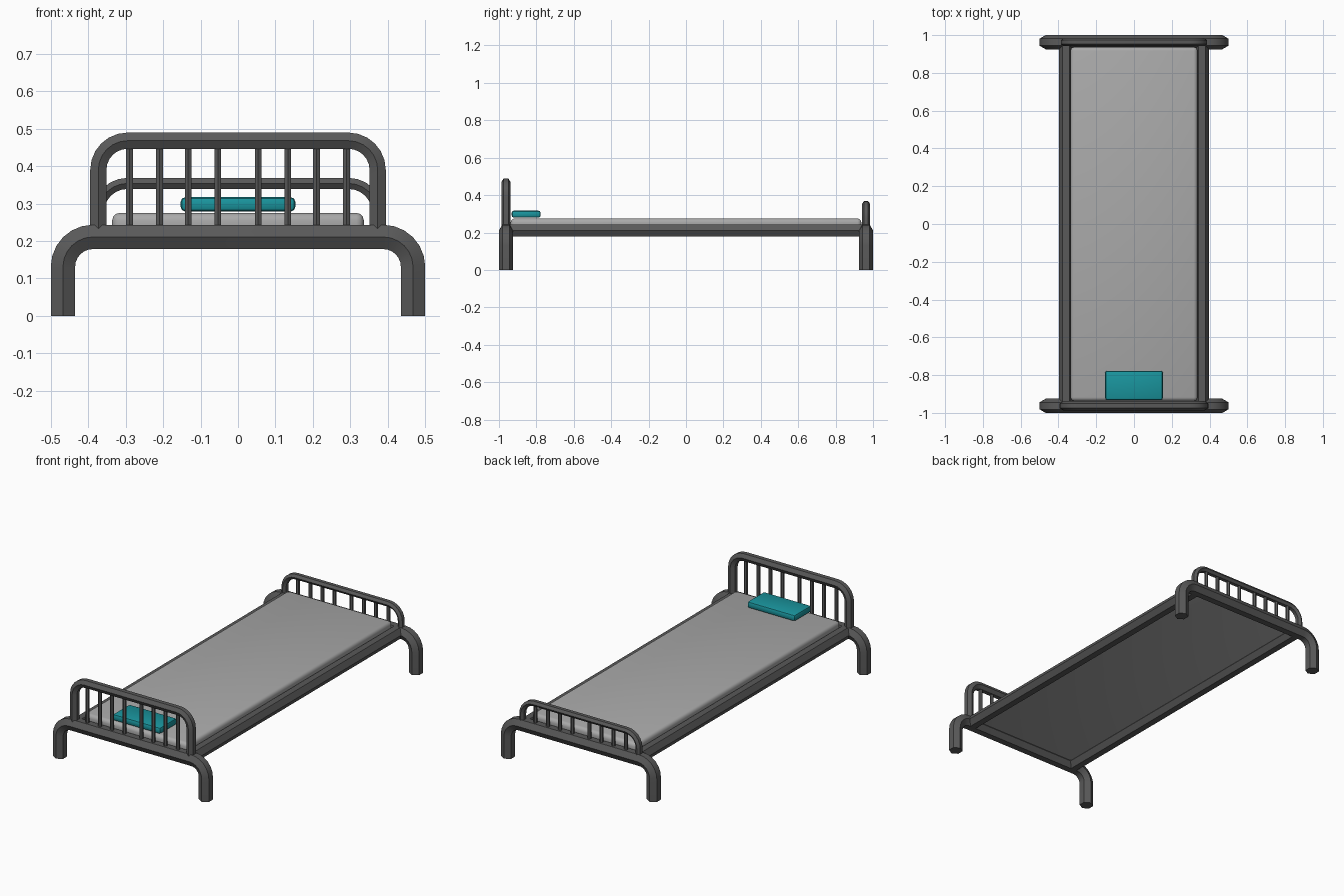
import bpy, bmesh
from math import sin, cos, pi, radians
from mathutils import Vector

if "Cube" in bpy.data.objects:
    bpy.data.objects.remove(bpy.data.objects["Cube"])


def material(name, color):
    m = bpy.data.materials.new(name)
    m.diffuse_color = (*color, 1)
    m.use_nodes = True
    m.node_tree.nodes["Principled BSDF"].inputs["Base Color"].default_value = m.diffuse_color
    return m


metal = material("dark_metal", (0.1, 0.1, 0.1))
cloth = material("light_cloth", (0.4, 0.4, 0.4))
teal = material("teal_cloth", (0.01, 0.3, 0.34))


def finish(obj, mat):
    obj.data.materials.append(mat)
    bpy.ops.object.select_all(action='DESELECT')
    obj.select_set(True)
    bpy.context.view_layer.objects.active = obj
    bpy.ops.object.shade_smooth_by_angle(angle=radians(30))


def hex_tube(name, path, side, r, thick=None):
    """Hexagonal tube along a planar path, with a corner facing along side."""
    thick = thick or r
    side = Vector(side)
    pts = [Vector(p) for p in path]
    bm = bmesh.new()
    rings = []
    for i, p in enumerate(pts):
        t = (pts[min(i + 1, len(pts) - 1)] - pts[max(i - 1, 0)]).normalized()
        if i == 0 or i == len(pts) - 1:
            # keep the end cuts square to the nearest axis
            t = Vector([round(c) for c in t])
        n = t.cross(side)
        rings.append([bm.verts.new(p + side * r * cos(k * pi / 3) + n * thick * sin(k * pi / 3))
                      for k in range(6)])
    for a, b in zip(rings, rings[1:]):
        for k in range(6):
            j = (k + 1) % 6
            bm.faces.new((a[k], a[j], b[j], b[k]))
    bm.faces.new(rings[0])
    bm.faces.new(rings[-1])
    bmesh.ops.recalc_face_normals(bm, faces=bm.faces)
    mesh = bpy.data.meshes.new(name)
    bm.to_mesh(mesh)
    bm.free()
    obj = bpy.data.objects.new(name, mesh)
    bpy.context.collection.objects.link(obj)
    finish(obj, metal)


def arch(half, base, top, y, bend, steps=6):
    """Upside-down U with rounded corners."""
    left = [(-half, y, base)]
    for i in range(steps + 1):
        a = pi - i * pi / 2 / steps
        left.append((-half + bend + bend * cos(a), y, top - bend + bend * sin(a)))
    return left + [(-x, yy, z) for x, yy, z in reversed(left)]


def soft_box(name, lo, hi, bevel, segments, mat):
    lo, hi = Vector(lo), Vector(hi)
    bpy.ops.mesh.primitive_cube_add(size=1, location=(lo + hi) / 2)
    obj = bpy.context.object
    obj.name = name
    obj.scale = hi - lo
    bpy.ops.object.transform_apply(location=False, rotation=False, scale=True)
    mod = obj.modifiers.new("round_edges", 'BEVEL')
    mod.width = bevel
    mod.segments = segments
    bpy.ops.object.modifier_apply(modifier=mod.name)
    finish(obj, mat)


END_Y = 0.9625
BAR_X = (0.054, 0.133, 0.21, 0.29)

# Leg arches, end boards and their bars
for end, y, top, r, thick in (("head", -END_Y, 0.468, 0.025, 0.025),
                              ("foot", END_Y, 0.354, 0.021, 0.017)):
    hex_tube(end + "_legs", arch(0.4675, 0, 0.211, y, 0.08), (0, 1, 0), 0.0375)
    hex_tube(end + "board", arch(0.373, 0.21, top, y, 0.078), (0, 1, 0), r, thick)
    for i, x in enumerate([-b for b in reversed(BAR_X)] + list(BAR_X)):
        hex_tube(f"{end}_bar_{i + 1}", [(x, y, 0.22), (x, y, top - 0.015)], (0, 1, 0), 0.0105)

# Side rails
for name, x in (("left_rail", -0.36), ("right_rail", 0.36)):
    hex_tube(name, [(x, -0.96, 0.211), (x, 0.96, 0.211)], (1, 0, 0), 0.0375)

# Mattress and pillow
soft_box("mattress", (-0.336, -0.937, 0.213), (0.336, 0.937, 0.275), 0.02, 3, cloth)
soft_box("pillow", (-0.153, -0.932, 0.279), (0.153, -0.777, 0.317), 0.012, 2, teal)
